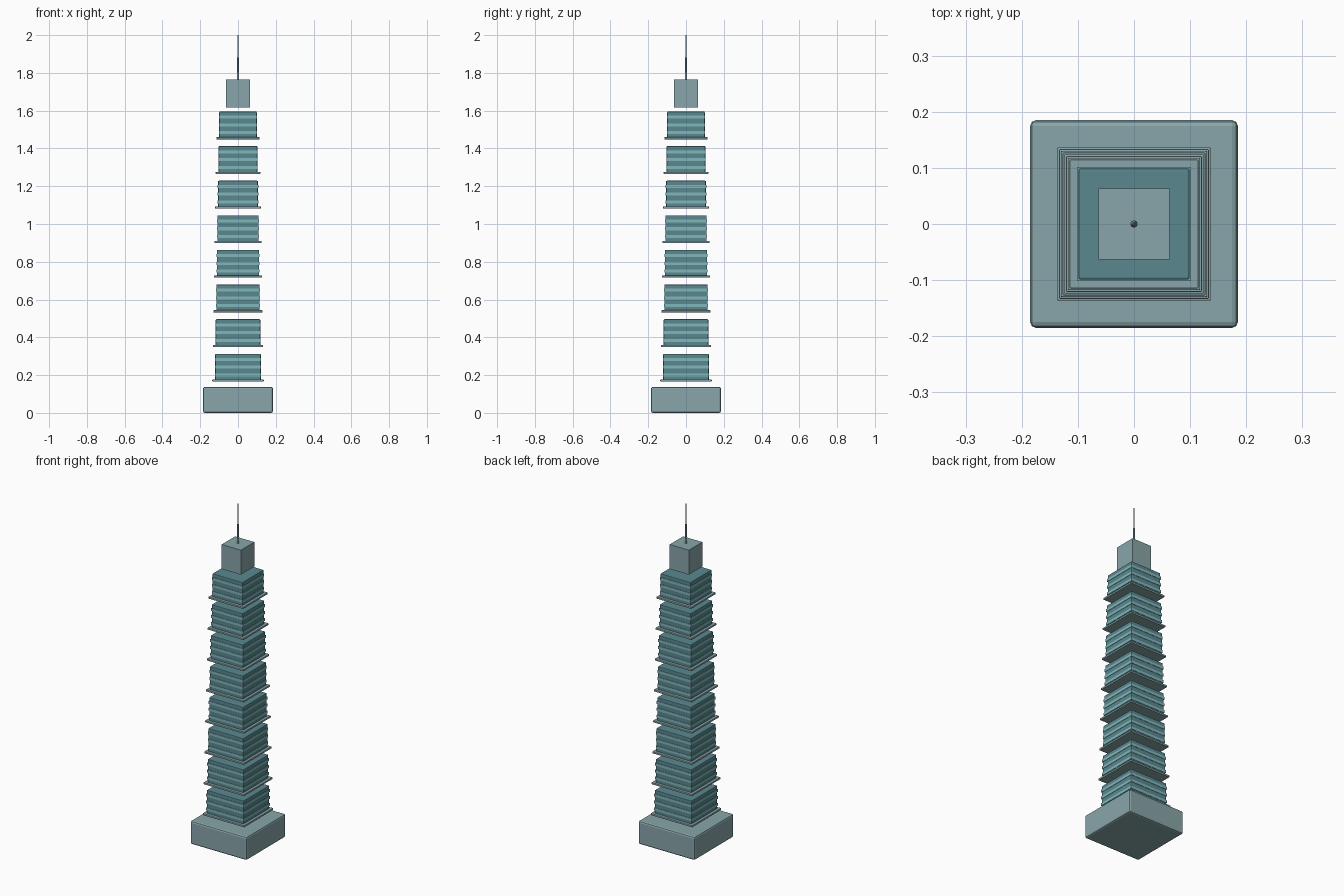
import bpy

if "Cube" in bpy.data.objects:
    bpy.data.objects.remove(bpy.data.objects["Cube"])


def material(name, color):
    m = bpy.data.materials.new(name)
    m.diffuse_color = (*color, 1)
    m.use_nodes = True
    m.node_tree.nodes["Principled BSDF"].inputs["Base Color"].default_value = m.diffuse_color
    return m


stone = material("pale_stone", (0.25, 0.38, 0.40))
glass = material("teal_glass", (0.10, 0.25, 0.28))
band_mat = material("light_band", (0.22, 0.47, 0.50))


def box(name, half, z0, z1, mat, bevel=0.0):
    bpy.ops.mesh.primitive_cube_add(size=1, location=(0, 0, (z0 + z1) / 2))
    ob = bpy.context.object
    ob.name = name
    ob.scale = (2 * half, 2 * half, z1 - z0)
    bpy.ops.object.transform_apply(location=False, rotation=False, scale=True)
    ob.data.materials.append(mat)
    if bevel:
        mod = ob.modifiers.new("bevel", "BEVEL")
        mod.width = bevel
        mod.segments = 2
    return ob


# Podium
box("podium", 0.185, 0.0, 0.138, stone, 0.01)

# Eight stacked tiers, separated by gaps and slimming upwards
for i in range(8):
    z = 0.166 + 0.1832 * i
    half = 0.121 - 0.0031 * i
    box(f"tier_ledge_{i + 1}", half + 0.0155, z, z + 0.011, stone, 0.002)
    box(f"tier_body_{i + 1}", half, z + 0.005, z + 0.147, glass, 0.004)
    # Light floor bands standing slightly proud of the glass
    for k in range(3):
        zb = z + 0.027 + 0.041 * k
        box(f"floor_band_{i + 1}_{k + 1}", half + 0.002, zb, zb + 0.016, band_mat)

# Crown block
box("crown", 0.063, 1.618, 1.764, stone)

# Tapered spire
bpy.ops.mesh.primitive_cone_add(vertices=12, radius1=0.006, radius2=0.002,
                                depth=0.24, location=(0, 0, 1.88))
spire = bpy.context.object
spire.name = "spire"
spire.data.materials.append(stone)
bpy.ops.object.shade_smooth_by_angle()
